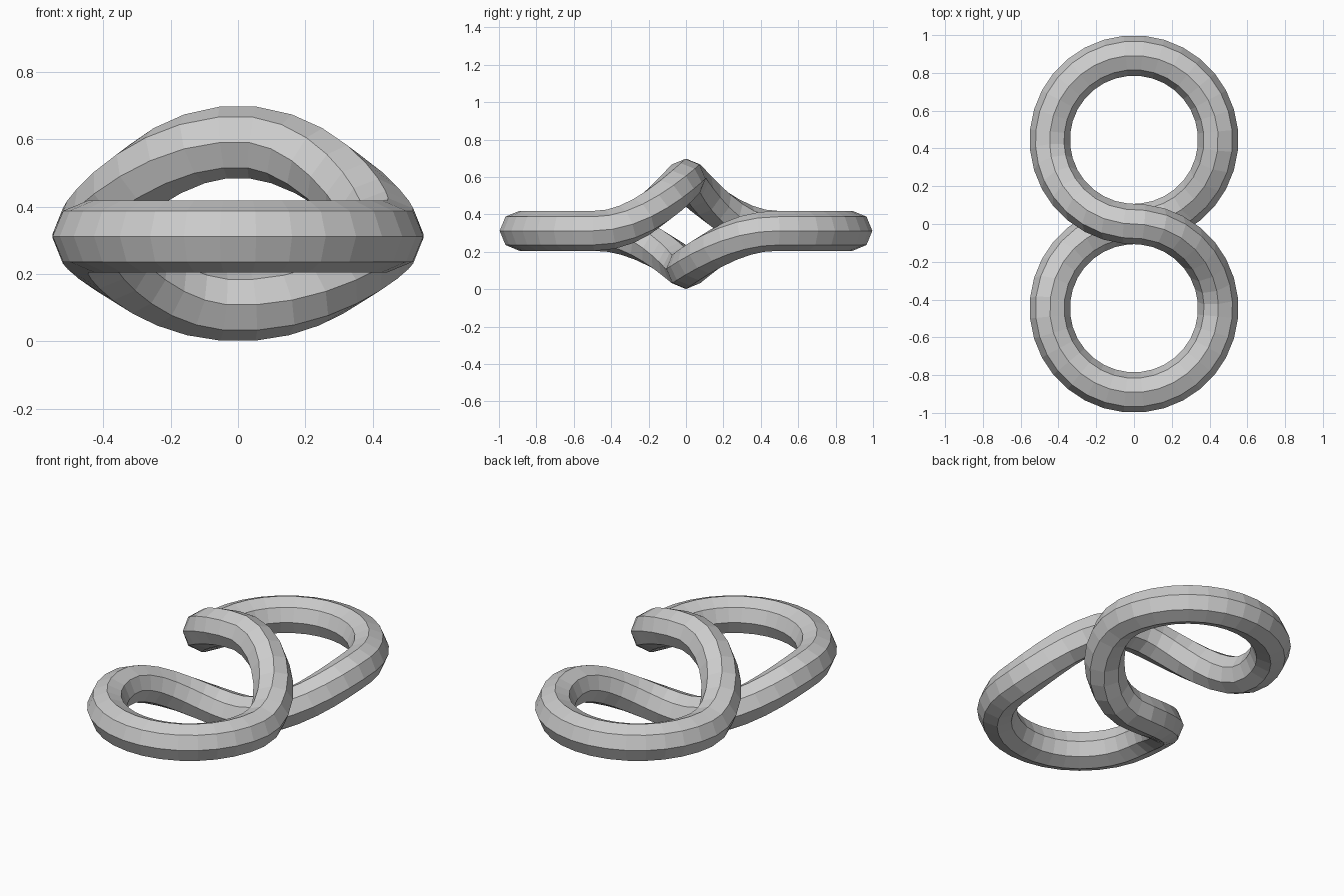
import bpy, bmesh, math
from mathutils import Vector

if "Cube" in bpy.data.objects:
    bpy.data.objects.remove(bpy.data.objects["Cube"])

R = 0.446          # loop centre-line radius
r = 0.107          # tube radius
Z_RING, RISE, DROP = 0.312, 0.281, 0.205
STEPS, SIDES = 32, 8
SPAN = math.radians(95)   # arc over which the strand climbs or dips


def ramp(a):
    return math.cos(a / SPAN * math.pi / 2) ** 2 if a < SPAN else 0.0


# Closed figure-eight path: front loop from top crossing to bottom, rear loop back up
def point(t):
    t %= 2
    phi = (t % 1) * 2 * math.pi
    start, end = ramp(phi), ramp(2 * math.pi - phi)
    x, y = R * math.sin(phi), R * (1 - math.cos(phi))
    if t < 1:
        return Vector((x, -y, Z_RING + RISE * start - DROP * end))
    return Vector((x, y, Z_RING - DROP * start + RISE * end))


# Sweep an eight-sided section along the path
bm = bmesh.new()
rings = []
for i in range(2 * STEPS):
    t = (i + 0.5) / STEPS
    p = point(t)
    tangent = (point(t + 0.002) - point(t - 0.002)).normalized()
    side = tangent.cross(Vector((0, 0, 1))).normalized()
    up = side.cross(tangent)
    rings.append([bm.verts.new(p + r * (math.cos(a) * side + math.sin(a) * up))
                  for a in (2 * math.pi * k / SIDES for k in range(SIDES))])
for i, ring in enumerate(rings):
    nxt = rings[(i + 1) % len(rings)]
    for k in range(SIDES):
        m = (k + 1) % SIDES
        bm.faces.new((ring[k], ring[m], nxt[m], nxt[k]))
bmesh.ops.recalc_face_normals(bm, faces=bm.faces)

mesh = bpy.data.meshes.new("figure_eight_link")
bm.to_mesh(mesh)
bm.free()
obj = bpy.data.objects.new("figure_eight_link", mesh)
bpy.context.collection.objects.link(obj)
